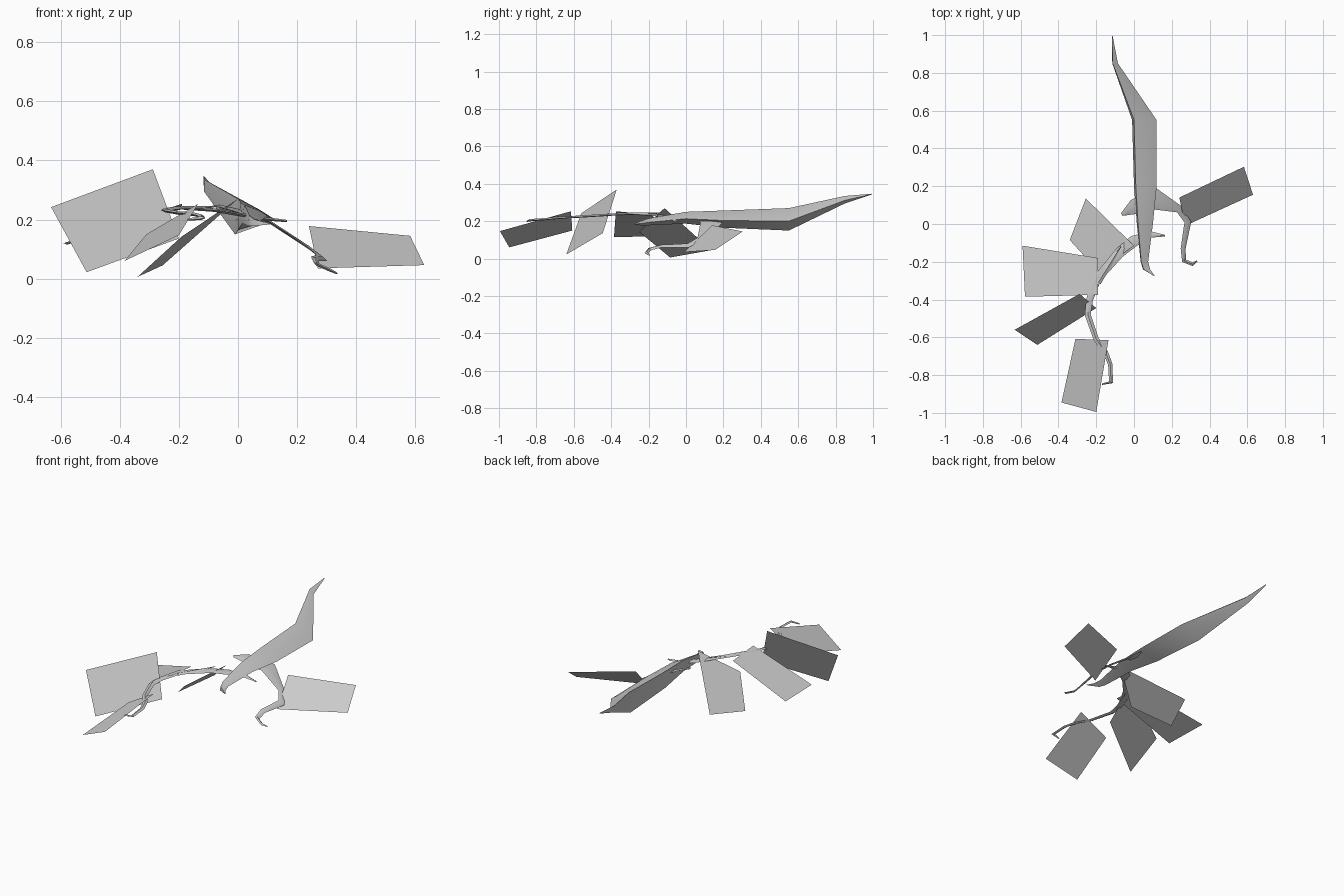
import bpy
import math
from mathutils import Vector

cube = bpy.data.objects.get("Cube")
if cube:
    bpy.data.objects.remove(cube, do_unlink=True)

# One plain grey material
GREY = (0.6, 0.6, 0.6, 1.0)
mat = bpy.data.materials.new("light grey")
mat.diffuse_color = GREY
mat.use_nodes = True
mat.node_tree.nodes["Principled BSDF"].inputs["Base Color"].default_value = GREY


def make_object(name, verts, faces, smooth_angle=None):
    mesh = bpy.data.meshes.new(name)
    mesh.from_pydata(verts, [], faces)
    mesh.materials.append(mat)
    mesh.update()
    obj = bpy.data.objects.new(name, mesh)
    bpy.context.collection.objects.link(obj)
    if smooth_angle:
        bpy.ops.object.select_all(action='DESELECT')
        obj.select_set(True)
        bpy.context.view_layer.objects.active = obj
        bpy.ops.object.mode_set(mode='EDIT')
        bpy.ops.mesh.select_all(action='SELECT')
        bpy.ops.mesh.normals_make_consistent(inside=False)
        bpy.ops.object.mode_set(mode='OBJECT')
        bpy.ops.object.shade_smooth_by_angle(angle=math.radians(smooth_angle))
    return obj


def loft(name, rings, smooth_angle):
    """Skin a list of equal rings and cap both ends."""
    n = len(rings[0])
    verts = [p for ring in rings for p in ring]
    faces = [(r * n + i, r * n + (i + 1) % n,
              (r + 1) * n + (i + 1) % n, (r + 1) * n + i)
             for r in range(len(rings) - 1) for i in range(n)]
    faces += [tuple(range(n)), tuple(range(len(verts) - n, len(verts)))]
    return make_object(name, verts, faces, smooth_angle)


def twig(name, path, thick=0.006):
    """Flattened tapering twig; path points are x, y, z, half width."""
    rings = []
    pts = [Vector(p[:3]) for p in path]
    for i, p in enumerate(pts):
        d = pts[min(i + 1, len(pts) - 1)] - pts[max(i - 1, 0)]
        side = Vector((d.y, -d.x, 0)).normalized() * path[i][3]
        side.z = slope * side.x
        up = Vector((0, 0, min(thick, path[i][3])))
        rings.append([p + side, p + up, p - side, p - up])
    return loft(name, rings, 35)


# Trunk: lopsided section stretched into boxes of y, x0, x1, z0, z1
section = [(0.08, 1), (0.63, 0.7), (1, 0.42), (0.7, 0.27), (0, 0), (0, 0.4)]
stations = [
    (0.995, -0.117, -0.113, 0.343, 0.347),
    (0.85, -0.115, -0.085, 0.295, 0.335),
    (0.55, -0.01, 0.12, 0.15, 0.27),
    (0.20, 0.0, 0.12, 0.165, 0.257),
    (0.0, 0.015, 0.10, 0.187, 0.25),
    (-0.20, 0.035, 0.075, 0.178, 0.215),
    (-0.24, 0.048, 0.085, 0.178, 0.202),
    (-0.275, 0.105, 0.11, 0.183, 0.187),
]
loft("trunk", [[(x0 + u * (x1 - x0), y, z0 + v * (z1 - z0)) for u, v in section]
               for y, x0, x1, z0, z1 in stations], 50)

# Left twig slopes down away from the trunk
slope = -0.6
twig("left_twig", [
    (-0.065, 0.05, 0.245, 0.008), (0.0, 0.09, 0.23, 0.04),
    (0.11, 0.135, 0.19, 0.058), (0.24, 0.078, 0.105, 0.02),
    (0.285, 0.01, 0.07, 0.018), (0.26, -0.13, 0.067, 0.013),
    (0.265, -0.195, 0.05, 0.012), (0.31, -0.212, 0.03, 0.01),
    (0.335, -0.195, 0.018, 0.003)])

# Right twig runs almost level, with a short spur near the trunk
slope = -0.12
twig("right_twig", [
    (0.165, -0.062, 0.195, 0.004), (0.09, -0.055, 0.203, 0.017),
    (0.0, -0.09, 0.218, 0.03), (-0.08, -0.155, 0.232, 0.027),
    (-0.195, -0.29, 0.24, 0.022), (-0.235, -0.40, 0.235, 0.018),
    (-0.245, -0.48, 0.23, 0.016), (-0.20, -0.61, 0.222, 0.014),
    (-0.15, -0.68, 0.218, 0.013), (-0.125, -0.745, 0.212, 0.012),
    (-0.122, -0.838, 0.205, 0.011), (-0.17, -0.848, 0.20, 0.004)])
twig("twig_spur", [
    (-0.19, -0.31, 0.24, 0.016), (-0.13, -0.215, 0.24, 0.012),
    (-0.07, -0.12, 0.245, 0.002)])

# Leaves: single flat cards, each given by its four corners
leaves = {
    "left_leaf": [(0.24, 0.14, 0.178), (0.582, 0.303, 0.145),
                  (0.63, 0.155, 0.046), (0.27, -0.01, 0.035)],
    "inner_leaf": [(-0.34, -0.085, 0.006), (-0.255, 0.135, 0.045),
                   (0.0, -0.115, 0.27), (-0.19, -0.25, 0.143)],
    "middle_leaf": [(-0.59, -0.115, 0.12), (-0.19, -0.18, 0.235),
                    (-0.19, -0.375, 0.253), (-0.577, -0.385, 0.115)],
    "upright_leaf": [(-0.288, -0.37, 0.37), (-0.632, -0.56, 0.242),
                     (-0.512, -0.64, 0.022), (-0.20, -0.445, 0.136)],
    "outer_leaf": [(-0.31, -0.608, 0.15), (-0.135, -0.615, 0.253),
                   (-0.20, -0.995, 0.147), (-0.384, -0.945, 0.06)],
}
for name, corners in leaves.items():
    leaf = make_object(name, corners, [(0, 1, 2, 3)])
    if leaf.data.polygons[0].normal.z < 0:
        leaf.data.flip_normals()
